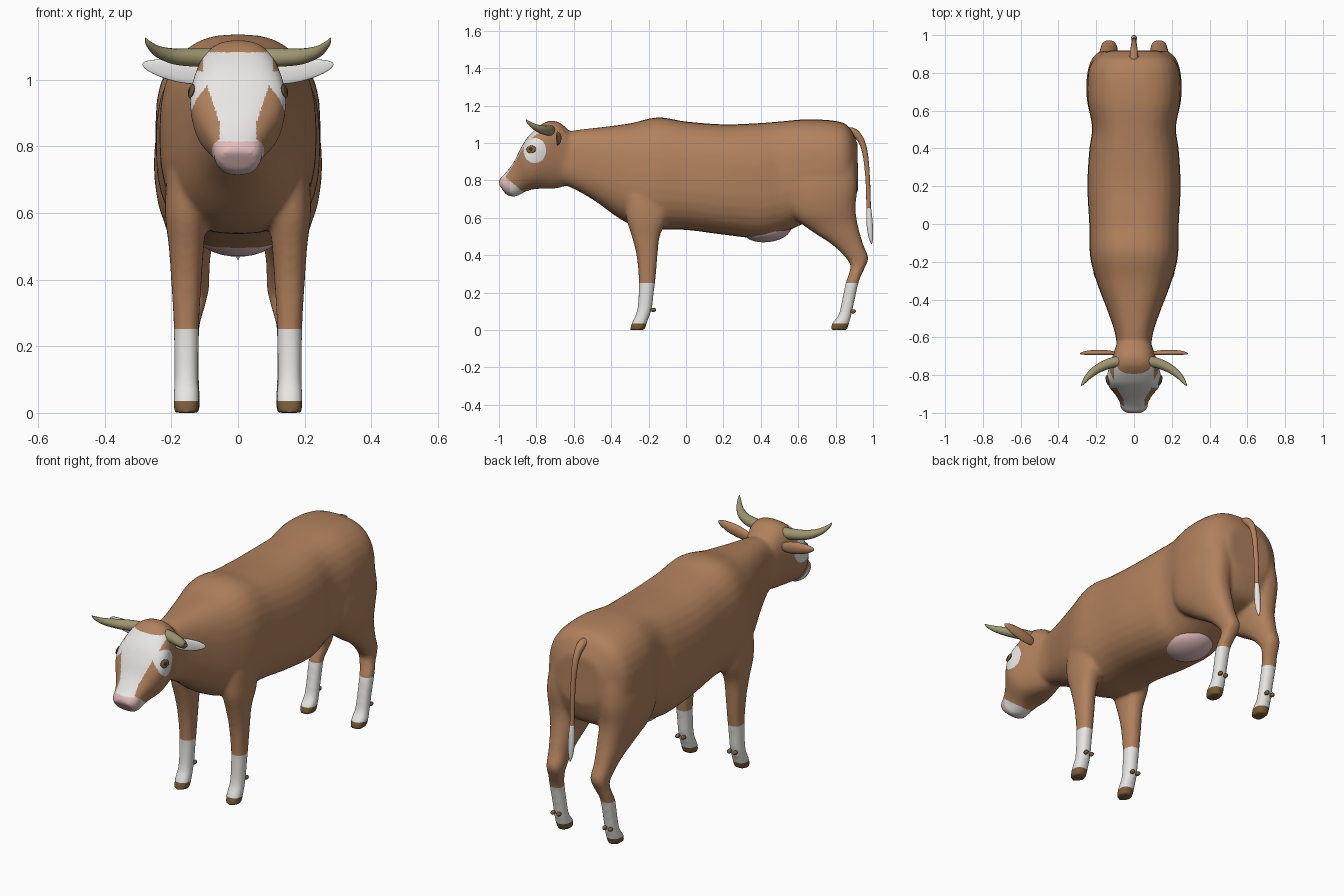
import bpy
import bmesh
import math
from mathutils import Vector, Matrix
from mathutils.bvhtree import BVHTree

cube = bpy.data.objects.get("Cube")
if cube:
    bpy.data.objects.remove(cube)


def material(name, rgb):
    mat = bpy.data.materials.new(name)
    mat.use_nodes = True
    mat.diffuse_color = (*rgb, 1)
    mat.node_tree.nodes["Principled BSDF"].inputs["Base Color"].default_value = (*rgb, 1)
    return mat


brown = material("brown coat", (.44, .22, .11))
white = material("white markings", (.8, .79, .77))
pink = material("pink skin", (.75, .5, .49))
horn = material("horn", (.34, .3, .16))
hoof = material("dark hoof", (.19, .11, .04))
pupil = material("dark pupil", (.04, .025, .015))


def spline(rows, steps=6):
    """Catmull-Rom interpolation of rows of numbers."""
    rows = [Vector(r) for r in rows]
    out = []
    for i in range(len(rows) - 1):
        p, q = rows[i], rows[i + 1]
        a = (q - rows[max(i - 1, 0)]) / 2
        b = (rows[min(i + 2, len(rows) - 1)] - p) / 2
        for j in range(steps):
            t = j / steps
            c = q - p
            out.append(p + a * t + (c * 3 - a * 2 - b) * t**2 + (a + b - c * 2) * t**3)
    return out + [rows[-1]]


def skin(bm, rings):
    """Join rings of points into a capped tube."""
    loops = [[bm.verts.new(p) for p in ring] for ring in rings]
    for low, high in zip(loops, loops[1:]):
        for i in range(len(low)):
            bm.faces.new((low[i - 1], low[i], high[i], high[i - 1]))
    bm.faces.new(loops[0])
    bm.faces.new(loops[-1])


def power(v, k):
    return math.copysign(abs(v) ** k, v)


def loft(bm, rows, k=.85, egg=0, side=1, x=0, n=32):
    """Rows give two opposite edge points (y, z), half width and x offset."""
    rings = []
    for y1, z1, y2, z2, w, dx in spline(rows):
        a, b = Vector((0, y1, z1)), Vector((0, y2, z2))
        ring = []
        for i in range(n):
            t = 2 * math.pi * i / n
            s, c = power(math.sin(t), k), power(math.cos(t), k)
            p = (a + b) / 2 + (a - b) / 2 * s
            p.x = side * (x + dx + w * c * (1 + egg * s))
            ring.append(p)
        rings.append(ring)
    skin(bm, rings)


def finish(name, bm, *mats):
    bmesh.ops.recalc_face_normals(bm, faces=bm.faces)
    mesh = bpy.data.meshes.new(name)
    bm.to_mesh(mesh)
    bm.free()
    for m in mats:
        mesh.materials.append(m)
    mesh.shade_smooth()
    obj = bpy.data.objects.new(name, mesh)
    bpy.context.collection.objects.link(obj)
    return obj


def tube(name, rows, mat, n=14):
    """Round tube through rows of x, y, z, radius."""
    pts = spline(rows)
    rings = []
    for i, p in enumerate(pts):
        d = (pts[min(i + 1, len(pts) - 1)] - pts[max(i - 1, 0)]).to_3d()
        turn = d.to_track_quat('Z', 'X')
        angles = [2 * math.pi * j / n for j in range(n)]
        rings.append([p.to_3d() + turn @ Vector((math.cos(t), math.sin(t), 0)) * p[3]
                      for t in angles])
    bm = bmesh.new()
    skin(bm, rings)
    return finish(name, bm, mat)


def ball(name, centre, radii, mat, turn=Matrix()):
    bm = bmesh.new()
    m = Matrix.Translation(centre) @ turn @ Matrix.Diagonal((*radii, 1))
    bmesh.ops.create_uvsphere(bm, u_segments=24, v_segments=14, radius=1, matrix=m)
    return finish(name, bm, mat)


# Trunk and neck, then head
bm = bmesh.new()
trunk = [(-.68, 1.05, -.72, .8, .09), (-.58, 1.07, -.6, .755, .098), (-.45, 1.085, -.48, .685, .138),
         (-.3, 1.105, -.33, .58, .195), (-.15, 1.137, -.2, .54, .232), (0, 1.115, 0, .535, .237),
         (.2, 1.1, .2, .51, .247), (.38, 1.106, .4, .49, .237), (.5, 1.115, .52, .52, .222),
         (.65, 1.127, .66, .58, .246), (.8, 1.118, .8, .6, .243), (.87, 1.088, .875, .64, .21),
         (.917, 1, .92, .75, .13)]
loft(bm, [(*r, 0) for r in trunk], k=.77)
head = [(-.62, 1.06, -.62, .78, .085), (-.68, 1.112, -.68, .76, .105), (-.75, 1.113, -.73, .755, .125),
        (-.835, 1.045, -.79, .755, .142), (-.88, .98, -.83, .75, .13), (-.92, .9, -.86, .74, .1),
        (-.965, .84, -.89, .722, .076), (-.995, .81, -.925, .712, .07), (-1.004, .785, -.965, .726, .055)]
loft(bm, [(*r, 0) for r in head], k=.8, egg=.15)

# Legs, as front edge, back edge, half width and offset
fore = [(-.33, .72, -.08, .72, .07, -.01), (-.32, .6, -.1, .6, .064, 0), (-.29, .5, -.14, .5, .053, 0),
        (-.265, .4, -.152, .4, .046, 0), (-.253, .28, -.162, .28, .039, 0), (-.253, .2, -.172, .2, .037, 0),
        (-.263, .1, -.183, .11, .036, 0), (-.287, .045, -.205, .05, .039, 0), (-.302, 0, -.22, 0, .037, 0)]
hind = [(.5, .95, .9, .95, .1, -.02), (.52, .75, .917, .78, .1, 0), (.56, .62, .907, .66, .09, 0),
        (.67, .53, .917, .57, .072, -.01), (.79, .45, .947, .46, .053, -.015), (.873, .36, .975, .385, .045, -.02),
        (.873, .31, .95, .32, .04, -.012), (.853, .25, .925, .26, .037, 0), (.832, .15, .902, .16, .035, 0),
        (.815, .08, .887, .09, .036, 0), (.784, .04, .875, .045, .039, 0), (.77, 0, .862, 0, .036, 0)]
for side in (1, -1):
    loft(bm, fore, side=side, x=.155)
    loft(bm, hind, side=side, x=.152)
body = finish("body", bm)

# Fuse the parts into one soft skin
fuse = body.modifiers.new("fuse", 'REMESH')
fuse.mode = 'VOXEL'
fuse.voxel_size = .01
soften = body.modifiers.new("soften", 'SMOOTH')
soften.factor = .5
soften.iterations = 10
fused = bpy.data.meshes.new_from_object(body.evaluated_get(bpy.context.evaluated_depsgraph_get()))
body.modifiers.clear()
body.data = fused
fused.materials.clear()
for m in (brown, white, pink, hoof):
    fused.materials.append(m)

# Cut stocking and hoof edges, refine the face, then colour by position
bm = bmesh.new()
bm.from_mesh(fused)
for y, z in ((0, .252), (0, .036)):
    bmesh.ops.bisect_plane(bm, geom=bm.verts[:] + bm.edges[:] + bm.faces[:],
                           plane_co=(0, y, z), plane_no=(0, 0, 1))
face_edges = [e for e in bm.edges if all(v.co.y < -.73 for v in e.verts)]
bmesh.ops.subdivide_edges(bm, edges=face_edges, cuts=1, use_grid_fill=True)


def marking(p):
    x, y, z = abs(p.x), p.y, p.z
    if z < .252:
        return 3 if z < .036 else 1
    if y > -.7:
        return 0
    if .84 * y + z < .007:
        return 2 if y < -.94 and z < .815 else 1
    blaze = .055 + .05 * min(max((z - .87) / .15, 0), 1)
    if x < blaze and z < 1.083 and y < -.85 - (.9 - z) * .6:
        return 1
    if x > .08 and ((y + .808) / .06) ** 2 + ((z - .96) / .067) ** 2 < 1:
        return 1
    return 0


for f in bm.faces:
    f.material_index = marking(f.calc_center_median())
    f.smooth = True
tree = BVHTree.FromBMesh(bm)
bm.to_mesh(fused)
bm.free()

for side, label in ((1, "left"), (-1, "right")):
    # Eyes sit on the skin
    spot, normal, _, _ = tree.ray_cast(Vector((side, -.828, .966)), Vector((-side, 0, 0)))
    normal = normal if normal.x * side > 0 else -normal
    turn = normal.to_track_quat('Z', 'Y').to_matrix().to_4x4()
    ball(label + "_eye", spot, (.027, .021, .007), hoof, turn)
    ball(label + "_pupil", spot + normal * .004, (.012, .011, .005), pupil, turn)

    # Horns sweep out, forward and up
    tube(label + "_horn", [(side * x, y, z, r) for x, y, z, r in (
        (.06, -.725, 1.067, .029), (.12, -.735, 1.067, .028), (.19, -.765, 1.07, .024),
        (.24, -.805, 1.085, .017), (.268, -.84, 1.108, .009), (.278, -.855, 1.125, .002))], horn)

    # Leaf shaped ears with a pale hollow front
    bm = bmesh.new()
    bmesh.ops.create_uvsphere(bm, u_segments=24, v_segments=16, radius=1,
                              matrix=Matrix.Rotation(math.pi / 2, 4, 'Y'))
    for v in bm.verts:
        t, depth, height = v.co
        v.co = (side * (.185 + .102 * t), -.688 + .022 * depth * (1 if depth > 0 else .3),
                1.028 + .018 * t + height * (.034 if height < 0 else .03) * (1 - .15 * t))
    bm.normal_update()
    ear = finish(label + "_ear", bm, brown, white)
    for f in ear.data.polygons:
        if f.normal.y < -.3 and abs(f.center.x) > .11:
            f.material_index = 1

    # Paired dewclaws
    for leg, y, z in (("front", -.175, .108), ("hind", .893, .1)):
        for i in (-1, 1):
            ball(f"{label}_{leg}_dewclaw", (side * .155 + i * .017, y, z), (.011, .016, .011), hoof)

# Tail with a pale tuft, and the udder
tube("tail", [(0, .86, 1.06, .025), (0, .9, 1.055, .022), (0, .938, 1.01, .017), (0, .96, .93, .014),
              (0, .972, .8, .012), (0, .977, .64, .012)], brown)
tube("tail_tuft", [(0, .977, .655, .012), (0, .98, .6, .016), (0, .984, .54, .016),
                   (0, .989, .49, .011), (0, .993, .46, .002)], white)
ball("udder", (0, .435, .54), (.125, .13, .07), pink, Matrix.Rotation(.12, 4, 'X'))
